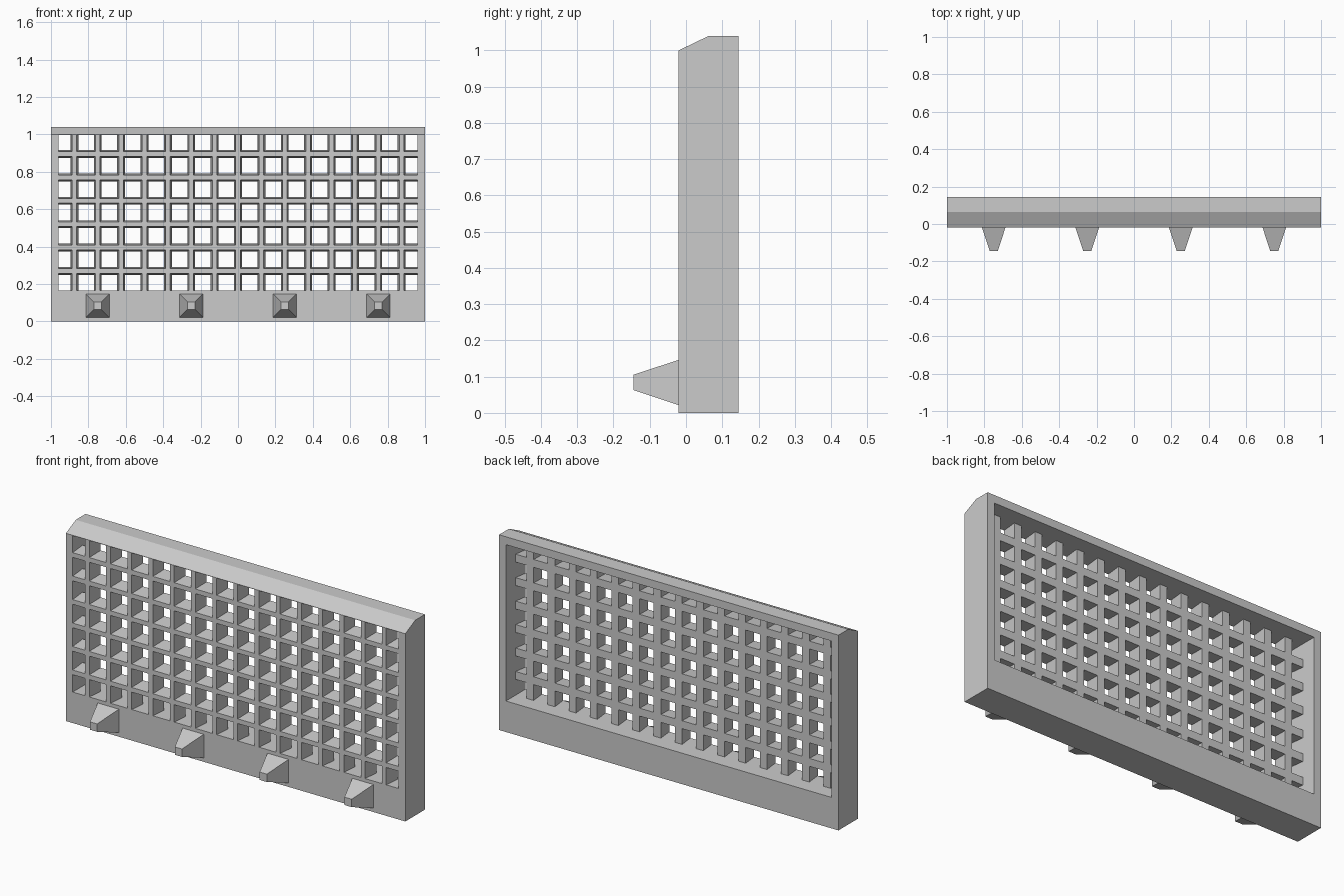
import bpy
import bmesh
from mathutils import Vector

if "Cube" in bpy.data.objects:
    bpy.data.objects.remove(bpy.data.objects["Cube"])

FRONT, BACK, GRID_BACK = -0.02, 0.145, 0.063
SIDE, SILL, LINTEL = 0.96, 0.165, 0.998


def loft(name, parts):
    """Each part is a pair of matching polygons joined into a closed solid."""
    bm = bmesh.new()
    for a, b in parts:
        va = [bm.verts.new(Vector(p)) for p in a]
        vb = [bm.verts.new(Vector(p)) for p in b]
        bm.faces.new(va)
        bm.faces.new(vb)
        for i in range(len(va)):
            j = (i + 1) % len(va)
            bm.faces.new((va[i], va[j], vb[j], vb[i]))
    bmesh.ops.recalc_face_normals(bm, faces=bm.faces)
    mesh = bpy.data.meshes.new(name)
    bm.to_mesh(mesh)
    bm.free()
    obj = bpy.data.objects.new(name, mesh)
    bpy.context.collection.objects.link(obj)
    return obj


def rect(x0, x1, z0, z1, y):
    return [(x0, y, z0), (x1, y, z0), (x1, y, z1), (x0, y, z1)]


# Frame: side profile with sloped top, extruded across x
profile = [(FRONT, 0), (BACK, 0), (BACK, 1.04), (0.063, 1.04), (FRONT, 1.0)]
frame = loft("frame", [([(-1, y, z) for y, z in profile],
                        [(1, y, z) for y, z in profile])])

# Window opening cut through the frame
cutter = loft("opening_cutter", [(rect(-SIDE, SIDE, SILL, LINTEL, -0.1),
                                  rect(-SIDE, SIDE, SILL, LINTEL, 0.3))])
cutter.hide_render = True
cutter.hide_viewport = True
cut = frame.modifiers.new("opening", 'BOOLEAN')
cut.operation = 'DIFFERENCE'
cut.solver = 'EXACT'
cut.object = cutter

# Grille bars: narrow in front, wider at the back
F, B = 0.0125, 0.021
columns = [-0.875 + 0.125 * i for i in range(15)]
rows = [0.27 + 0.125 * i for i in range(6)]
loft("vertical_bars", [(rect(x - F, x + F, SILL, LINTEL, FRONT),
                        rect(x - B, x + B, SILL, LINTEL, GRID_BACK)) for x in columns])
loft("horizontal_bars", [(rect(-SIDE, SIDE, z - F, z + F, FRONT),
                          rect(-SIDE, SIDE, z - B, z + B, GRID_BACK)) for z in rows])

# Tapered pegs along the bottom of the front
Z, BASE, TIP = 0.084, 0.0625, 0.021
loft("front_pegs", [(rect(x - BASE, x + BASE, Z - BASE, Z + BASE, FRONT),
                     rect(x - TIP, x + TIP, Z - TIP, Z + TIP, -0.145))
                    for x in (-0.75, -0.25, 0.25, 0.75)])
